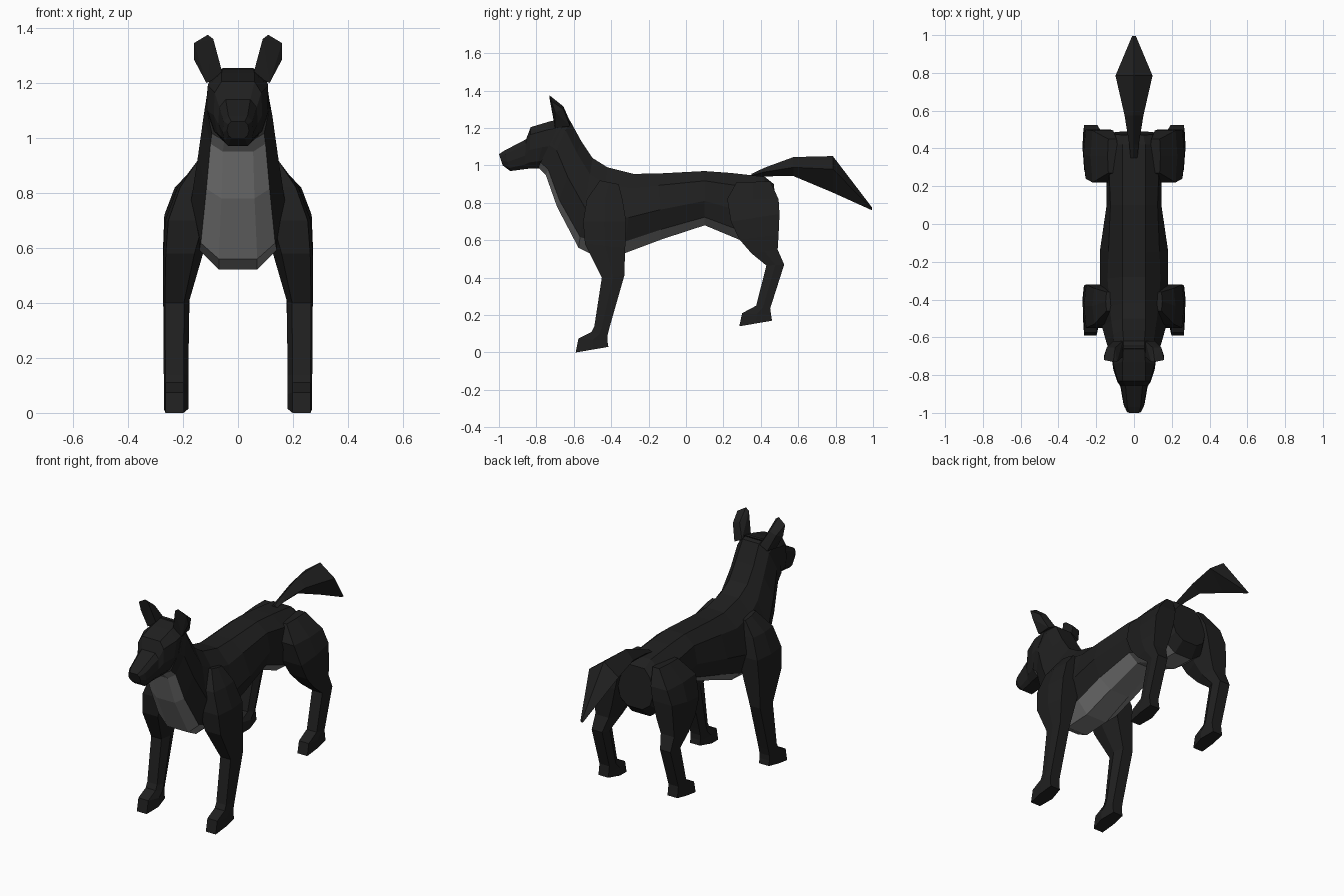
import bpy, bmesh


def material(name, v):
    m = bpy.data.materials.new(name)
    m.diffuse_color = (v, v, v, 1)
    return m


FUR = material("black fur", 0.014)
CHEST = material("grey underside", 0.20)


def finish(bm, name, mats=(FUR,)):
    bmesh.ops.recalc_face_normals(bm, faces=bm.faces)
    me = bpy.data.meshes.new(name)
    bm.to_mesh(me)
    bm.free()
    for m in mats:
        me.materials.append(m)
    ob = bpy.data.objects.new(name, me)
    bpy.context.collection.objects.link(ob)
    return ob


def loft(rings, name, mats=(FUR,), grey=lambda ring, side: False):
    """Skin closed rings of equal length and cap both ends."""
    bm = bmesh.new()
    vs = [[bm.verts.new(p) for p in r] for r in rings]
    n = len(vs[0])
    for i in range(len(vs) - 1):
        for j in range(n):
            k = (j + 1) % n
            f = bm.faces.new((vs[i][j], vs[i][k], vs[i + 1][k], vs[i + 1][j]))
            f.material_index = int(grey(i, j))
    bm.faces.new(vs[0])
    bm.faces.new(vs[-1])
    return finish(bm, name, mats)


def body_ring(ty, tz, by, bz, widths, low=0.15):
    """Ten-sided section from a top point, a bottom point and half widths."""
    half = []
    for t, w in zip((1, 0.82, 0.45, low, 0), widths):
        half.append((w, by + (ty - by) * t, bz + (tz - bz) * t))
    return half + [(-x, y, z) for x, y, z in reversed(half)]


# Torso and neck, from rump to throat, grey along the underside
torso = [
    body_ring(0.47, 0.90, 0.49, 0.66, (.05, .09, .12, .10, .05)),
    body_ring(0.42, 0.94, 0.43, 0.60, (.06, .13, .16, .13, .06)),
    body_ring(0.24, 0.96, 0.28, 0.605, (.06, .13, .145, .13, .06)),
    body_ring(0.10, 0.97, 0.10, 0.68, (.06, .125, .145, .12, .06)),
    body_ring(-0.15, 0.957, -0.13, 0.605, (.06, .135, .18, .14, .065)),
    body_ring(-0.28, 0.955, -0.33, 0.53, (.06, .14, .18, .14, .07)),
    body_ring(-0.42, 0.99, -0.50, 0.522, (.06, .13, .18, .14, .07)),
    body_ring(-0.50, 1.04, -0.575, 0.56, (.06, .12, .17, .135, .07), 0.12),
    body_ring(-0.56, 1.13, -0.69, 0.78, (.06, .11, .145, .115, .06), 0.10),
    body_ring(-0.62, 1.24, -0.75, 0.95, (.055, .105, .125, .10, .055), 0.10),
    body_ring(-0.66, 1.255, -0.79, 0.99, (.055, .105, .115, .095, .05), 0.10),
]
loft(torso, "torso", (FUR, CHEST), lambda i, j: i > 0 and j in (3, 4, 5))

# Head and snout
head = [
    body_ring(-0.64, 1.255, -0.76, 0.985, (.055, .105, .118, .09, .05)),
    body_ring(-0.73, 1.235, -0.80, 0.985, (.06, .11, .11, .085, .05)),
    body_ring(-0.83, 1.205, -0.84, 0.983, (.06, .085, .088, .075, .045)),
    body_ring(-0.855, 1.14, -0.865, 0.98, (.045, .068, .072, .06, .04)),
    body_ring(-0.97, 1.08, -0.94, 0.97, (.035, .052, .056, .05, .035)),
    body_ring(-1.0, 1.06, -0.98, 1.0, (.025, .035, .04, .035, .025)),
]
loft(head, "head")


def leg(name, rows):
    """Rows: front y, z, back y, z, inner x, outer x. Made on both sides."""
    for s, label in ((-1, "left"), (1, "right")):
        rings = []
        for fy, fz, by, bz, xi, xo in rows:
            c = 0.2 * (xo - xi)
            my, mz = (fy + by) / 2, (fz + bz) / 2
            rings.append([(s * x, y, z) for x, y, z in (
                (xi + c, fy, fz), (xo - c / 3, fy, fz), (xo, my, mz),
                (xo - c / 3, by, bz), (xi + c, by, bz), (xi, my, mz))])
        loft(rings, label + "_" + name)


leg("front_leg", [
    (-.46, .92, -.36, .90, .08, .15),
    (-.53, .82, -.34, .82, .08, .22),
    (-.55, .70, -.32, .70, .09, .265),
    (-.54, .58, -.325, .56, .13, .272),
    (-.45, .40, -.33, .41, .178, .272),
    (-.49, .14, -.41, .13, .18, .27),
    (-.505, .11, -.42, .09, .18, .27),
    (-.575, .075, -.42, .06, .18, .27),
    (-.59, .0, -.415, .03, .18, .27),
])
leg("hind_leg", [
    (.27, .91, .45, .915, .08, .14),
    (.22, .82, .495, .82, .08, .23),
    (.24, .70, .50, .74, .09, .268),
    (.285, .605, .495, .63, .12, .272),
    (.35, .53, .49, .55, .15, .272),
    (.43, .465, .525, .47, .175, .27),
    (.375, .25, .45, .235, .18, .27),
    (.30, .21, .455, .20, .18, .27),
    (.285, .14, .46, .17, .18, .27),
])

# Ears: flat front plate tapering back onto the neck
EAR = [(.055, -.70, 1.23), (.09, -.73, 1.36), (.11, -.73, 1.375), (.16, -.72, 1.345),
       (.16, -.70, 1.285), (.115, -.70, 1.20), (.06, -.62, 1.235), (.10, -.655, 1.315),
       (.145, -.655, 1.30), (.11, -.62, 1.21)]
for s, label in ((-1, "left"), (1, "right")):
    bm = bmesh.new()
    for x, y, z in EAR:
        bm.verts.new((s * x, y, z))
    bmesh.ops.convex_hull(bm, input=bm.verts)
    finish(bm, label + "_ear")

# Bushy tail with a diamond section: y, top z, side z, bottom z, half width
tail = []
for y, t, m, b, w in ((.35, .955, .947, .935, .018), (.42, .988, .965, .942, .025),
                      (.575, 1.045, .99, .943, .05), (.785, 1.05, .98, .855, .098),
                      (.995, .775, .768, .76, .01)):
    tail.append([(0, y, t), (w, y, m), (0, y, b), (-w, y, m)])
loft(tail, "tail")
